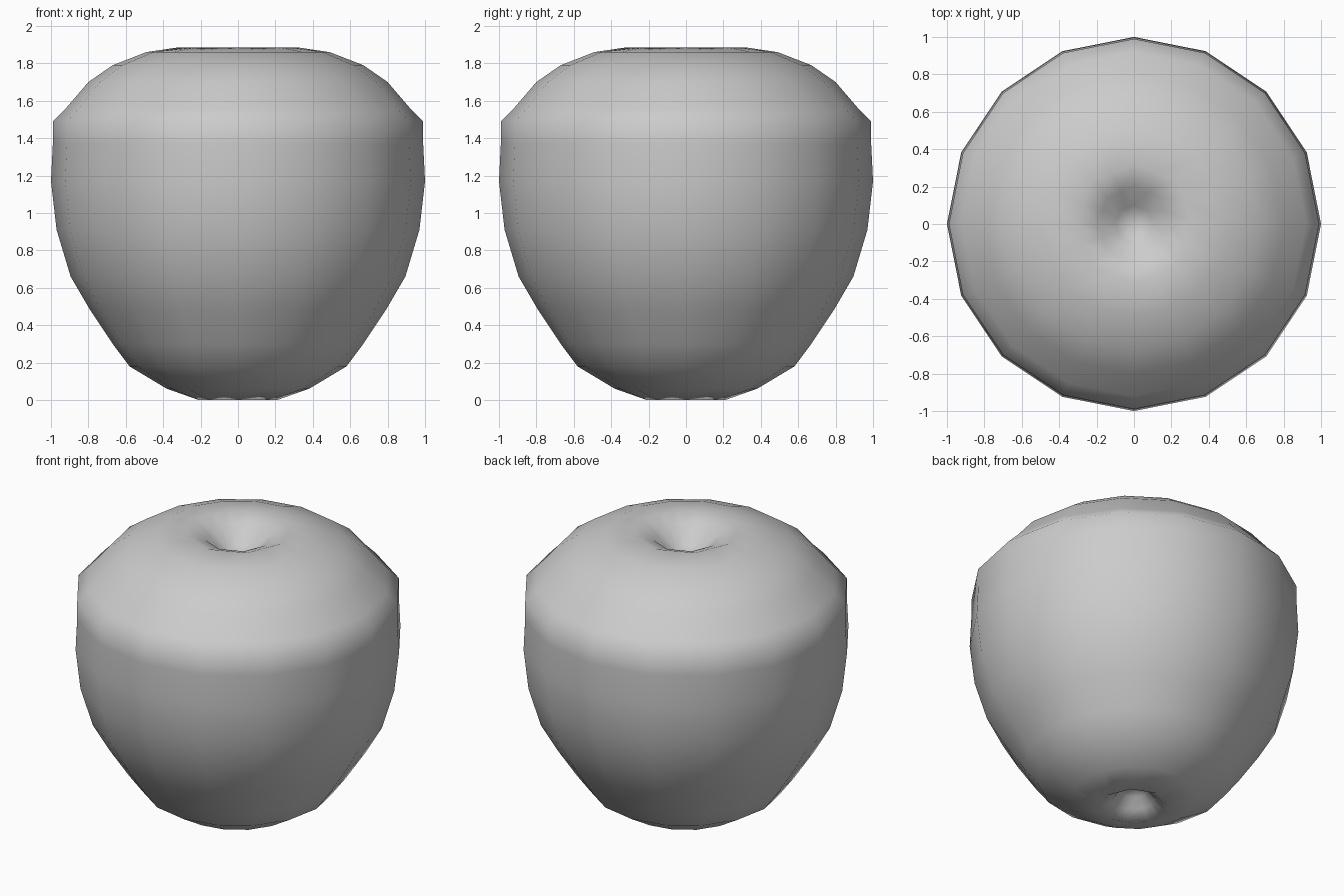
import bpy, bmesh
from math import cos, sin, pi

if "Cube" in bpy.data.objects:
    bpy.data.objects.remove(bpy.data.objects["Cube"])

SEGMENTS = 16

# Fruit profile from bottom dimple to top dimple: (radius, height, octagonal ring?)
PROFILE = [
    (0.08, 0.11, True), (0.13, 0.05, True), (0.21, 0.00, True),
    (0.38, 0.06, False), (0.58, 0.18, False), (0.67, 0.30, False),
    (0.79, 0.48, False), (0.895, 0.66, False), (0.97, 0.91, False),
    (1.00, 1.17, False), (0.99, 1.37, False), (0.99, 1.49, False),
    (0.92, 1.56, False), (0.80, 1.70, False), (0.67, 1.79, False),
    (0.49, 1.86, False), (0.32, 1.885, True), (0.20, 1.84, True),
    (0.10, 1.75, True),
]
BOTTOM_TIP, TOP_TIP = 0.14, 1.71


def make_ring(bm, radius, z, octagonal):
    """Ring of vertices; octagonal rings place every second one mid-edge."""
    ring = []
    for i in range(SEGMENTS):
        a = 2 * pi * i / SEGMENTS
        r = radius * cos(pi / 8) if octagonal and i % 2 else radius
        ring.append(bm.verts.new((r * cos(a), r * sin(a), z)))
    return ring


# Fruit body
bm = bmesh.new()
rings = [make_ring(bm, *p) for p in PROFILE]
for low, high in zip(rings, rings[1:]):
    for i in range(SEGMENTS):
        j = (i + 1) % SEGMENTS
        bm.faces.new((low[i], low[j], high[j], high[i]))

# Dimple ends
bottom = bm.verts.new((0, 0, BOTTOM_TIP))
top = bm.verts.new((0, 0, TOP_TIP))
for i in range(SEGMENTS):
    j = (i + 1) % SEGMENTS
    bm.faces.new((bottom, rings[0][j], rings[0][i]))
    bm.faces.new((top, rings[-1][i], rings[-1][j]))

bmesh.ops.recalc_face_normals(bm, faces=bm.faces)
for f in bm.faces:
    f.smooth = True
mesh = bpy.data.meshes.new("fruit_body")
bm.to_mesh(mesh)
bm.free()
body = bpy.data.objects.new("fruit_body", mesh)
bpy.context.collection.objects.link(body)
